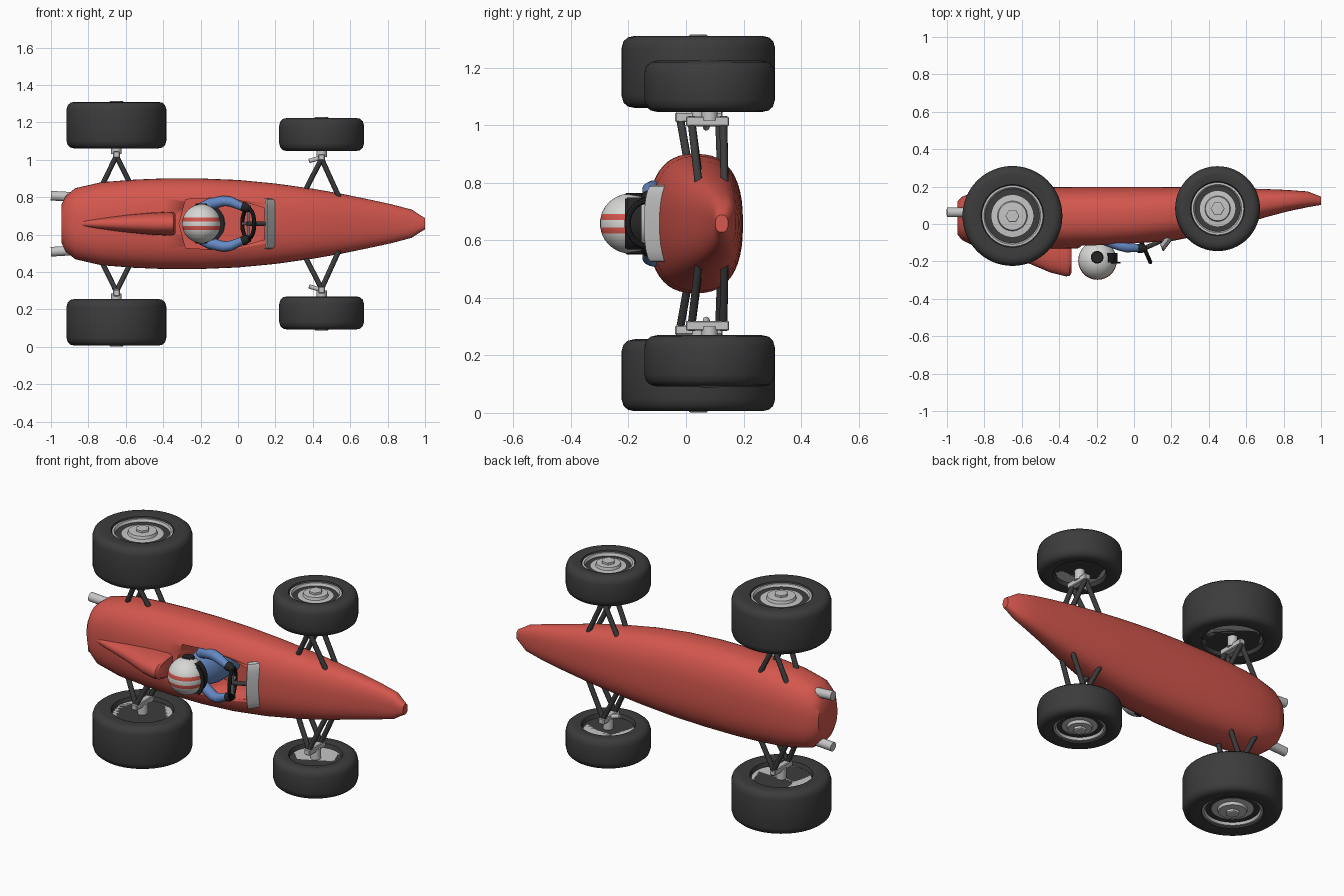
import bpy, bmesh, math
from mathutils import Vector

if "Cube" in bpy.data.objects:
    bpy.data.objects.remove(bpy.data.objects["Cube"])

C = 0.658  # height of the centre line: the car lies on its side, its top facing -y


def mat(name, *rgb):
    m = bpy.data.materials.new(name)
    m.diffuse_color = (*rgb, 1)
    m.use_nodes = True
    m.node_tree.nodes["Principled BSDF"].inputs["Base Color"].default_value = m.diffuse_color
    return m


RED = mat("body red", 0.66, 0.095, 0.075)
RUBBER = mat("tyre rubber", 0.045, 0.045, 0.045)
METAL = mat("light metal", 0.56, 0.56, 0.56)
WHITE = mat("helmet white", 0.68, 0.68, 0.66)
BLUE = mat("overall blue", 0.13, 0.25, 0.55)
BLACK = mat("black trim", 0.018, 0.018, 0.018)


def finish(name, bm, mats, angle=35):
    bmesh.ops.remove_doubles(bm, verts=bm.verts, dist=1e-5)
    bmesh.ops.recalc_face_normals(bm, faces=bm.faces)
    me = bpy.data.meshes.new(name)
    bm.to_mesh(me)
    bm.free()
    for m in mats:
        me.materials.append(m)
    ob = bpy.data.objects.new(name, me)
    bpy.context.collection.objects.link(ob)
    bpy.ops.object.select_all(action='DESELECT')
    ob.select_set(True)
    bpy.context.view_layer.objects.active = ob
    bpy.ops.object.shade_smooth_by_angle(angle=math.radians(angle))
    return ob


def loft(name, rings, m, angle=35, closed=False):
    """Skin a list of equal point rings; closed joins the last to the first."""
    bm = bmesh.new()
    vs = [[bm.verts.new(p) for p in r] for r in rings]
    n = len(vs[0])
    pairs = list(zip(vs, vs[1:])) + ([(vs[-1], vs[0])] if closed else [])
    for a, b in pairs:
        for i in range(n):
            j = (i + 1) % n
            bm.faces.new((a[i], a[j], b[j], b[i]))
    if not closed:
        bm.faces.new(vs[0])
        bm.faces.new(vs[-1])
    return finish(name, bm, [m], angle)


def oval(x, w, top, bot, n=48, power=2.5):
    """Superellipse ring across the car."""
    pts = []
    for i in range(n):
        t = 2 * math.pi * i / n
        c, s = math.cos(t), math.sin(t)
        pts.append((x, (top + bot) / 2 + (bot - top) / 2 * math.copysign(abs(s) ** (2 / power), s),
                    C + w * math.copysign(abs(c) ** (2 / power), c)))
    return pts


def tube(name, path, radii, m, n=16):
    """Round tube through points, one radius per point."""
    path = [Vector(p) for p in path]
    rings = []
    for i, p in enumerate(path):
        d = (path[min(i + 1, len(path) - 1)] - path[max(i - 1, 0)]).normalized()
        u = d.orthogonal().normalized() if i == 0 else (u - d * u.dot(d)).normalized()
        v = d.cross(u)
        rings.append([p + radii[i] * (u * math.cos(2 * math.pi * k / n) + v * math.sin(2 * math.pi * k / n))
                      for k in range(n)])
    return loft(name, rings, m)


def lathe(name, profile, centre, m, n=48, angle=35, flip=1):
    """Turn (radius, offset) points about an axis along z."""
    return loft(name, [[(centre[0] + r * math.cos(2 * math.pi * k / n),
                         centre[1] + r * math.sin(2 * math.pi * k / n),
                         centre[2] + flip * a) for k in range(n)] for r, a in profile], m, angle)


def box(name, centre, size, m):
    bm = bmesh.new()
    bmesh.ops.create_cube(bm, size=1)
    for v in bm.verts:
        v.co = Vector(centre) + Vector(a * b for a, b in zip(v.co, size))
    bmesh.ops.bevel(bm, geom=bm.edges[:], offset=min(size) * 0.12, segments=1, affect='EDGES')
    return finish(name, bm, [m], 20)


# Body shell: station, half width, upper side, underside
stations = [(-0.945, .10, -.055, .12), (-0.92, .15, -.085, .145), (-0.87, .19, -.11, .165),
            (-0.73, .222, -.125, .187), (-0.55, .236, -.131, .195), (-0.4, .242, -.133, .197),
            (-0.2, .242, -.130, .198), (0, .234, -.117, .198), (0.2, .215, -.092, .197),
            (0.4, .187, -.052, .195), (0.55, .161, -.012, .192), (0.7, .130, .035, .187),
            (0.82, .104, .067, .182), (0.93, .075, .090, .174), (0.975, .045, .098, .156),
            (1.0, .030, .102, .146)]
body = loft("body_shell", [oval(*s) for s in stations], RED)

# Cockpit opening
outline = [(-0.315, 0), (-0.28, .13), (-0.14, .137), (0.02, .12), (0.14, .085),
           (0.14, -.085), (0.02, -.12), (-0.14, -.137), (-0.28, -.13)]
cutter = loft("cockpit_cutter", [[(x, y, C + z) for x, z in outline] for y in (-0.4, 0.12)], RED)
mod = body.modifiers.new("cockpit", 'BOOLEAN')
mod.operation, mod.solver, mod.object = 'DIFFERENCE', 'EXACT', cutter
bpy.context.view_layer.objects.active = body
bpy.ops.object.modifier_apply(modifier="cockpit")
bpy.data.objects.remove(cutter)

# Headrest fairing
loft("headrest_fairing", [oval(x, w, t, 0.0, 32, 2.3) for x, w, t in (
    (-0.88, .018, -.10), (-0.75, .032, -.145), (-0.6, .047, -.195), (-0.45, .06, -.258),
    (-0.365, .063, -.28), (-0.345, .060, -.278), (-0.335, .052, -.262))], RED)

# Wind deflector: a thin curved strip leaning back
rings = []
for i in range(13):
    t = i / 6 - 1
    z = C + 0.134 * math.sin(t * math.pi / 2)
    dy, dx = 0.028 * t * t, -0.012 * t ** 4
    rings.append([(.208 + dx, -.08 + dy, z), (.198 + dx, -.075 + dy, z),
                  (.150 + dx, -.140 + dy, z), (.158 + dx, -.146 + dy, z)])
loft("wind_deflector", rings, METAL)

# Wheels: name, x, y, tyre radius, rim radius, half width, distance from centre line
for label, x, y, R, r, h, d in (("rear", -0.65, 0.043, .267, .160, .125, .527),
                                ("front", 0.447, 0.082, .227, .137, .089, .477)):
    for side, s in (("left", 1), ("right", -1)):
        o = (x, y, C + s * d)
        tag = f"{label}_{side}_"
        edge = [(r, h - .03), (r + .008, h - .008), (R - .045, h), (R - .022, h - .005),
                (R - .007, h - .018), (R, h - .042)]
        prof = [(a, -b) for a, b in edge] + edge[::-1]
        lathe(tag + "tyre", prof, o, RUBBER, 64, 35, s)
        lathe(tag + "rim", [(r + .003, -h + .03), (r + .003, h - .016), (r - .008, h - .016),
                            (r - .016, h - .032), (r * .5, h - .028), (r * .47, h - .012),
                            (.02, h - .010)], o, METAL, 48, 25, s)
        lathe(tag + "hub_nut", [(.037, h - .02), (.037, h + .002), (.032, h + .005)], o, METAL, 6, 20, s)
        lathe(tag + "axle", [(.028, -h - .03), (.028, -h + .05)], o, METAL, 20, 35, s)

# Suspension: upright, upper and lower wishbones on each corner
for label, x, y, l, feet, levels in (
        ("rear", -0.65, 0.045, .370, ((-.745, .17), (-.555, .17)), (-.02, .115)),
        ("front", 0.447, 0.075, .355, ((.345, .15), (.55, .12)), (.02, .13))):
    for side, s in (("left", 1), ("right", -1)):
        tag = f"{label}_{side}_"
        box(tag + "upright", (x, y, C + s * l), (.036, .15 if label == "front" else .165, .034), METAL)
        for lev in levels:
            lathe(tag + "ball_joint", [(.012, -.019), (.012, .019)], (x, lev, C + s * l), RUBBER, 12)
            for fx, fl in feet:
                tube(tag + "wishbone", [(x, lev, C + s * (l - .008)),
                                        (fx, lev * .8 + .03, C + s * fl)], [.014] * 2, RUBBER, 12)
        if label == "front":
            tube(tag + "steering_arm", [(x, .075, C + s * l), (.38, .07, C + s * .335)], [.012] * 2, METAL, 12)

# Exhaust pipes
for s in (1, -1):
    tube("exhaust_pipe", [(-1.0, .062, C + s * .150), (-.75, .062, C + s * .135)], [.026, .026], METAL, 20)

# Driver torso, neck, arms and gloves
loft("driver_torso", [[(a + px * k, y, C + pz * k) for px, pz in
                       [(.075 * math.cos(t * math.pi / 12), .105 * math.sin(t * math.pi / 12)) for t in range(24)]]
                      for y, k, a in ((.12, .8, -.13), (0, 1, -.16), (-.06, 1, -.185), (-.10, .75, -.195), (-.12, .4, -.195))], BLUE)
tube("driver_neck", [(-.195, -.08, C), (-.195, -.15, C)], [.06, .05], BLACK)
for s in (1, -1):
    tube("driver_arm", [(-.19, -.07, C + s * .085), (-.15, -.085, C + s * .105), (-.075, -.115, C + s * .122),
                        (-.04, -.125, C + s * .118), (.035, -.13, C + s * .085)],
         [.03, .031, .028, .027, .020], BLUE)
    tube("driver_glove", [(.018, -.13, C + s * .094), (.035, -.13, C + s * .088), (.065, -.135, C + s * .078)],
         [.023, .026, .016], BLACK)

# Helmet with two stripes over the crown
H, HR = Vector((-.195, -.195, C)), .104
cuts = [.1039, .101, .095, .085, .072, .056, .044, .034, .013]
cuts = [-c for c in cuts] + cuts[::-1]
helmet = lathe("helmet", [(math.sqrt(HR * HR - c * c), c) for c in cuts], H, WHITE, 48)
helmet.data.materials.append(RED)
for f in helmet.data.polygons:
    q = f.center - H
    if .013 < abs(q.z) < .034 and q.y < .02:
        f.material_index = 1

# Visor band, brim and ear pads
def arc_band(name, y0, y1, r0, r1, half, m):
    rings = []
    for i in range(17):
        t = half * (i / 8 - 1)
        rings.append([(H.x + r * math.cos(t), y, C + r * math.sin(t))
                      for r, y in ((r0, y0), (r1, y0), (r1, y1), (r0, y1))])
    loft(name, rings, m)


arc_band("visor", -.205, -.155, .095, .107, 1.0, BLACK)
arc_band("visor_brim", -.212, -.202, .09, .122, .8, BLACK)
for s in (1, -1):
    lathe("ear_pad", [(.034, .085), (.034, .102), (.028, .107)], (-.197, -.178, C), BLACK, 24, 35, s)

# Steering wheel, spokes and column
W = Vector((.055, -.13, C))
up, ax = Vector((.4, -.917, 0)), Vector((.917, .4, 0))
side = Vector((0, 0, 1))
rim = []
for i in range(32):
    t = 2 * math.pi * i / 32
    out = up * math.cos(t) + side * math.sin(t)
    rim.append([W + out * (.08 + .011 * math.cos(k * math.pi / 5)) + ax * .011 * math.sin(k * math.pi / 5)
                for k in range(10)])
loft("steering_wheel", rim, BLACK, closed=True)
for t in (math.pi / 2, -math.pi / 2, math.pi):
    tube("steering_spoke", [W, W + (up * math.cos(t) + side * math.sin(t)) * .08], [.007] * 2, METAL, 8)
tube("steering_column", [W - ax * .008, W + ax * .14], [.013, .011], RUBBER, 12)
